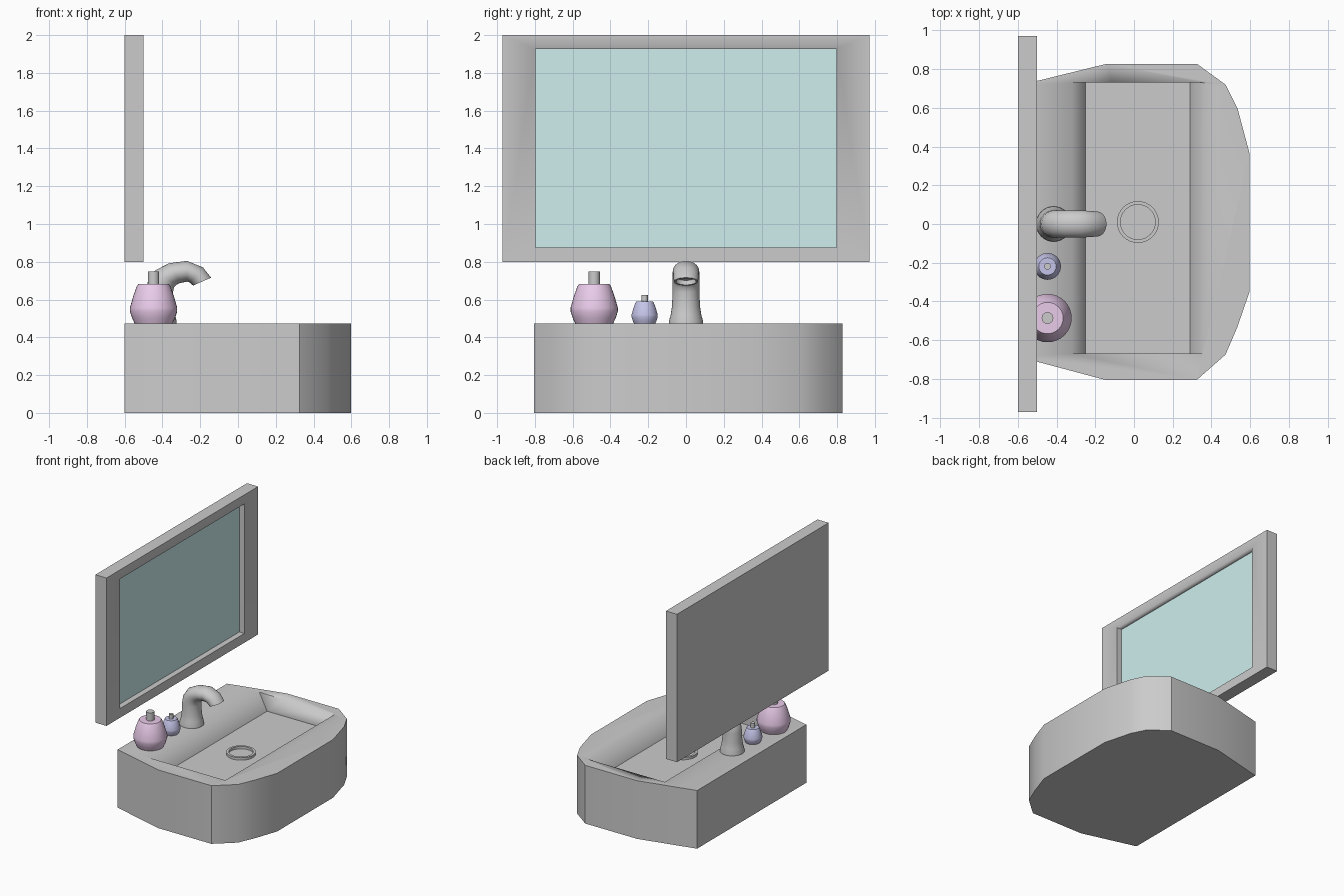
import bpy, bmesh, math
from mathutils import Vector

if "Cube" in bpy.data.objects:
    bpy.data.objects.remove(bpy.data.objects["Cube"])

N = 32


def finish(name, bm, color=None, angle=30):
    bmesh.ops.recalc_face_normals(bm, faces=bm.faces)
    me = bpy.data.meshes.new(name)
    bm.to_mesh(me)
    bm.free()
    ob = bpy.data.objects.new(name, me)
    bpy.context.collection.objects.link(ob)
    if color:
        mat = bpy.data.materials.new(name + "_color")
        mat.diffuse_color = (*color, 1)
        mat.use_nodes = True
        mat.node_tree.nodes["Principled BSDF"].inputs["Base Color"].default_value = mat.diffuse_color
        me.materials.append(mat)
    select(ob)
    bpy.ops.object.shade_smooth_by_angle(angle=math.radians(angle))
    return ob


def select(ob):
    bpy.ops.object.select_all(action='DESELECT')
    ob.select_set(True)
    bpy.context.view_layer.objects.active = ob


def prism(name, points, offset, color=None):
    """Flat polygon extruded along an offset vector."""
    bm = bmesh.new()
    face = bm.faces.new([bm.verts.new(p) for p in points])
    new = bmesh.ops.extrude_face_region(bm, geom=[face], use_keep_orig=True)
    verts = [g for g in new["geom"] if isinstance(g, bmesh.types.BMVert)]
    bmesh.ops.translate(bm, vec=offset, verts=verts)
    return finish(name, bm, color)


def slab(name, x0, x1, y0, y1, z0, z1, color=None):
    pts = [(x0, y0, z0), (x0, y1, z0), (x0, y1, z1), (x0, y0, z1)]
    return prism(name, pts, (x1 - x0, 0, 0), color)


def cut(ob, cutter):
    mod = ob.modifiers.new("cut", 'BOOLEAN')
    mod.object, mod.operation, mod.solver = cutter, 'DIFFERENCE', 'EXACT'
    select(ob)
    bpy.ops.object.modifier_move_to_index(modifier=mod.name, index=0)
    bpy.ops.object.modifier_apply(modifier=mod.name)
    bpy.data.objects.remove(cutter)


def loft(name, y, sections, color=None, closed=False, angle=30):
    """Elliptical sections (x, z, normal x, normal z, radius, y radius)."""
    bm = bmesh.new()
    rings = []
    for x, z, nx, nz, r, ry in sections:
        side = Vector((nz, 0, -nx)).normalized()
        rings.append([bm.verts.new(Vector((x, y, z))
                      + side * (r * math.cos(2 * math.pi * i / N))
                      + Vector((0, ry * math.sin(2 * math.pi * i / N), 0)))
                      for i in range(N)])
    pairs = list(zip(rings, rings[1:]))
    if closed:
        pairs.append((rings[-1], rings[0]))
    else:
        bm.faces.new(rings[0])
        bm.faces.new(rings[-1])
    for a, b in pairs:
        for i in range(N):
            j = (i + 1) % N
            bm.faces.new((a[i], a[j], b[j], b[i]))
    return finish(name, bm, color, angle)


def lathe(name, x, y, profile, color=None, closed=False):
    return loft(name, y, [(x, z, 0, 1, r, r) for r, z in profile], color, closed)


TOP, FLOOR = 0.472, 0.336

# Basin with a trough that has sloping long sides
outline = [(-0.6, 0.715), (-0.14, 0.828), (0.325, 0.828), (0.473, 0.72),
           (0.535, 0.597), (0.597, 0.365), (0.597, -0.35), (0.535, -0.53),
           (0.473, -0.675), (0.325, -0.805), (-0.15, -0.805), (-0.6, -0.685)]
basin = prism("basin", [(x, y, 0) for x, y in outline], (0, 0, TOP))
trough = [(-0.25, FLOOR), (0.29, FLOOR), (0.355, TOP), (0.355, 0.6),
          (-0.32, 0.6), (-0.32, TOP)]
cut(basin, prism("trough_cutter", [(x, -0.67, z) for x, z in trough], (0, 1.4, 0)))

# Drain ring
lathe("drain_ring", 0.02, 0.01, [(0.108, FLOOR - 0.005), (0.108, FLOOR + 0.02),
      (0.09, FLOOR + 0.02), (0.09, FLOOR - 0.005)], closed=True)

# Mirror frame with recessed glass
frame = slab("mirror_frame", -0.6, -0.5, -0.972, 0.972, 0.8, 2.0)
cut(frame, slab("recess_cutter", -0.55, -0.4, -0.796, 0.796, 0.875, 1.926))
slab("mirror_glass", -0.56, -0.546, -0.796, 0.796, 0.875, 1.926, (0.62, 0.85, 0.85))

# Faucet: flared foot, bent spout, hollow mouth
loft("faucet", 0, [
    (-0.415, TOP - 0.005, 0, 1, 0.091, 0.091),
    (-0.415, 0.488, 0, 1, 0.09, 0.09),
    (-0.415, 0.52, 0, 1, 0.081, 0.081),
    (-0.415, 0.565, 0, 1, 0.074, 0.074),
    (-0.415, 0.64, 0, 1, 0.071, 0.071),
    (-0.408, 0.68, 0.22, 0.97, 0.071, 0.071),
    (-0.382, 0.717, 0.55, 0.83, 0.068, 0.071),
    (-0.335, 0.74, 0.87, 0.5, 0.06, 0.071),
    (-0.27, 0.75, 1, 0, 0.055, 0.07),
    (-0.22, 0.73, 0.75, -0.66, 0.053, 0.067),
    (-0.19, 0.695, 0.4, -0.91, 0.052, 0.064),
    (-0.19, 0.695, 0.4, -0.91, 0.043, 0.054),
    (-0.2, 0.718, 0.4, -0.91, 0.041, 0.05)], angle=50)

# Two soap bottles, the small one a scaled copy of the large
bottle = [(0.1, 0), (0.114, 0.03), (0.125, 0.065), (0.125, 0.085),
          (0.108, 0.145), (0.089, 0.198), (0.081, 0.21)]
pump = [(0.03, 0.19), (0.03, 0.276)]
for size, y, s, color in (("large", -0.486, 1, (0.82, 0.6, 0.82)),
                          ("small", -0.219, 0.555, (0.56, 0.56, 0.82))):
    for part, profile, c in (("bottle", bottle, color), ("pump", pump, None)):
        lathe(f"{size}_{part}", -0.447, y, [(r * s, TOP + z * s) for r, z in profile], c)
